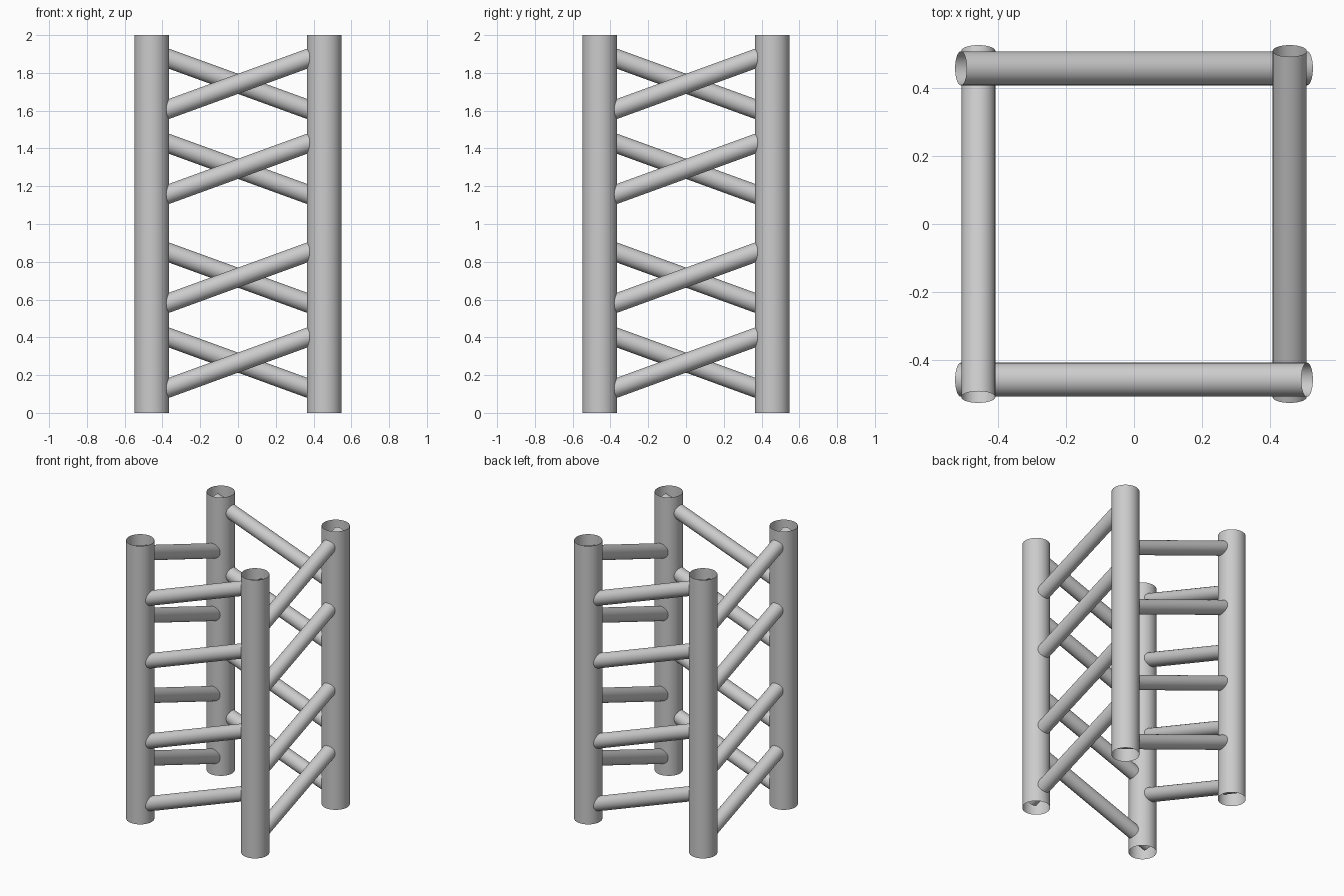
import bpy
from math import radians, cos
from mathutils import Matrix

if "Cube" in bpy.data.objects:
    bpy.data.objects.remove(bpy.data.objects["Cube"])

OFFSET = 0.457                      # post / brace distance from the centre
TILT = radians(20)
BRACE_LENGTH = 2 * 0.508 / cos(TILT)
LEVELS = (0.266, 0.716, 1.292, 1.742)


def tube(name, radius, length, matrix):
    # Open-ended thin tube
    bpy.ops.mesh.primitive_cylinder_add(vertices=32, radius=radius, depth=length,
                                        end_fill_type='NOTHING')
    obj = bpy.context.object
    obj.name = name
    obj.matrix_world = matrix
    bpy.ops.object.shade_smooth_by_angle(angle=radians(30))
    return obj


# Four upright posts
for sx, side in ((-1, "left"), (1, "right")):
    for sy, end in ((-1, "front"), (1, "back")):
        tube(f"post_{end}_{side}", 0.092, 2.0,
             Matrix.Translation((sx * OFFSET, sy * OFFSET, 1.0)))

# Four slanted braces per side, turned around the tower
for i, face in enumerate(("front", "right", "back", "left")):
    turn = Matrix.Rotation(radians(90 * i), 4, 'Z')
    for n, z in enumerate(LEVELS, 1):
        place = Matrix.Translation((0, -OFFSET, z))
        lean = Matrix.Rotation(radians(90) - TILT, 4, 'Y')
        tube(f"brace_{face}_{n}", 0.05, BRACE_LENGTH, turn @ place @ lean)
